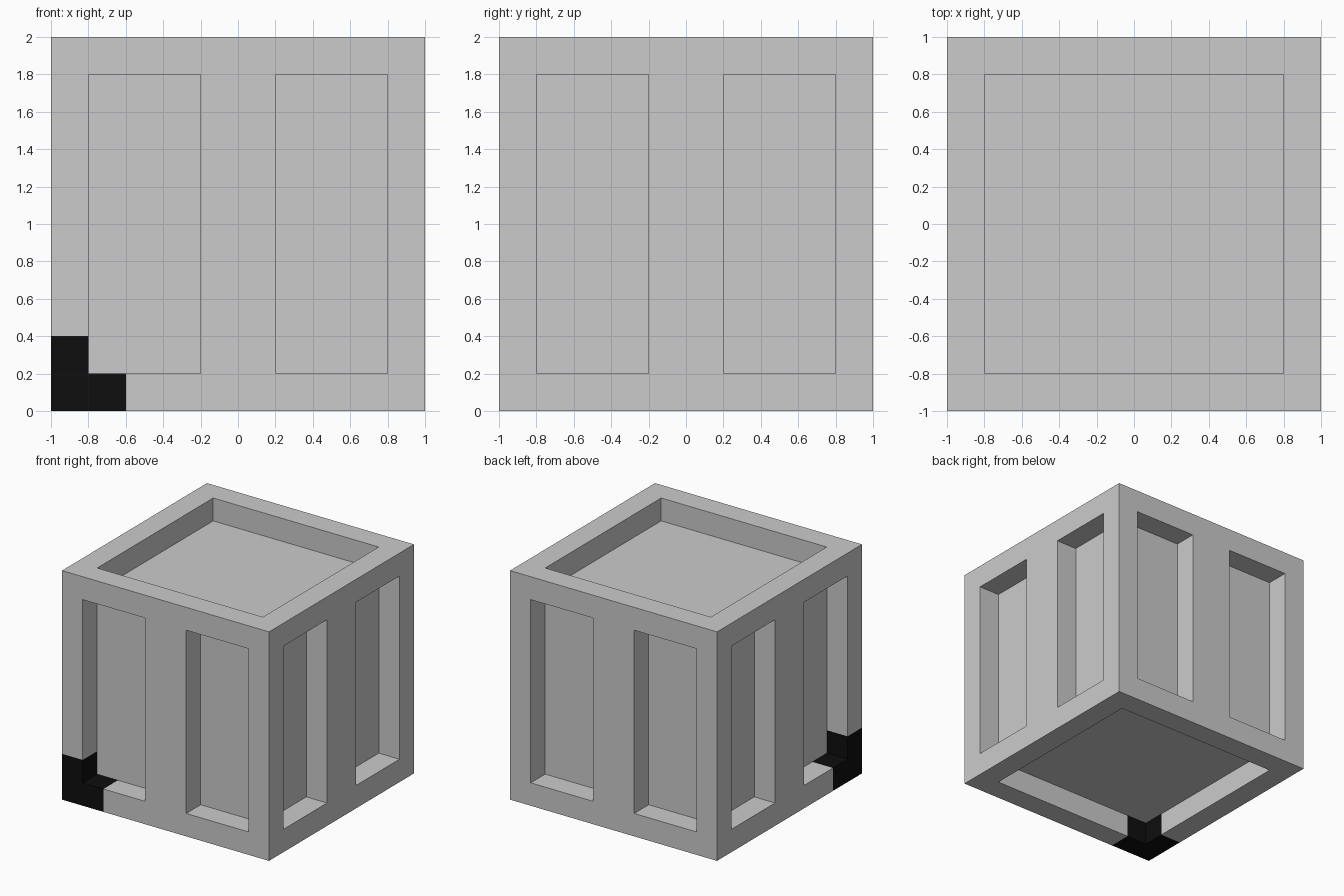
import bpy
import bmesh
from mathutils import Matrix, Vector

cube = bpy.data.objects.get("Cube")
if cube:
    bpy.data.objects.remove(cube, do_unlink=True)


def make_material(name, value):
    mat = bpy.data.materials.new(name)
    mat.use_nodes = True
    color = (value, value, value, 1.0)
    mat.diffuse_color = color
    mat.node_tree.nodes["Principled BSDF"].inputs["Base Color"].default_value = color
    return mat


grey = make_material("light grey", 0.6)
black = make_material("black", 0.0044)


def make_part(name, boxes, mat):
    """Build one object from boxes, each given by its low and high corner."""
    bm = bmesh.new()
    for low, high in boxes:
        low, high = Vector(low), Vector(high)
        matrix = Matrix.Translation((low + high) / 2) @ Matrix.Diagonal((high - low).to_4d())
        matrix[3][3] = 1.0
        bmesh.ops.create_cube(bm, size=1.0, matrix=matrix)
    mesh = bpy.data.meshes.new(name)
    bm.to_mesh(mesh)
    bm.free()
    mesh.materials.append(mat)
    obj = bpy.data.objects.new(name, mesh)
    bpy.context.collection.objects.link(obj)
    return obj


OUT, IN = 1.0, 0.8          # outer faces and recessed panels
LOW, HIGH, TOP = 0.2, 1.8, 2.0

# Recessed inner box, its faces form all the sunken panels
make_part("inner_box", [((-IN, -IN, LOW), (IN, IN, HIGH))], grey)

# Top rim
make_part("top_rim", [
    ((-OUT, -OUT, HIGH), (OUT, -IN, TOP)),
    ((-OUT, IN, HIGH), (OUT, OUT, TOP)),
    ((-OUT, -IN, HIGH), (-IN, IN, TOP)),
    ((IN, -IN, HIGH), (OUT, IN, TOP)),
], grey)

# Bottom rim, cut short at the black corner
make_part("bottom_rim", [
    ((-0.6, -OUT, 0), (OUT, -IN, LOW)),
    ((-OUT, IN, 0), (OUT, OUT, LOW)),
    ((-OUT, -0.6, 0), (-IN, IN, LOW)),
    ((IN, -IN, 0), (OUT, IN, LOW)),
], grey)

# Corner posts, the one above the black corner starts higher
for x, side in ((-0.9, "right"), (0.9, "left")):
    for y, end in ((-0.9, "front"), (0.9, "back")):
        base = 0.4 if x < 0 and y < 0 else LOW
        make_part(f"{end}_{side}_post",
                  [((x - 0.1, y - 0.1, base), (x + 0.1, y + 0.1, HIGH))], grey)

# Wide middle slat on each side
for name, low, high in (
    ("front", (-0.2, -OUT), (0.2, -IN)),
    ("back", (-0.2, IN), (0.2, OUT)),
    ("right", (-OUT, -0.2), (-IN, 0.2)),
    ("left", (IN, -0.2), (OUT, 0.2)),
):
    make_part(f"{name}_middle_slat", [((*low, LOW), (*high, HIGH))], grey)

# Black corner bracket: a corner block with one arm along each axis
make_part("black_corner", [
    ((-OUT, -OUT, 0), (-IN, -IN, 0.4)),
    ((-IN, -OUT, 0), (-0.6, -IN, LOW)),
    ((-OUT, -IN, 0), (-IN, -0.6, LOW)),
], black)
